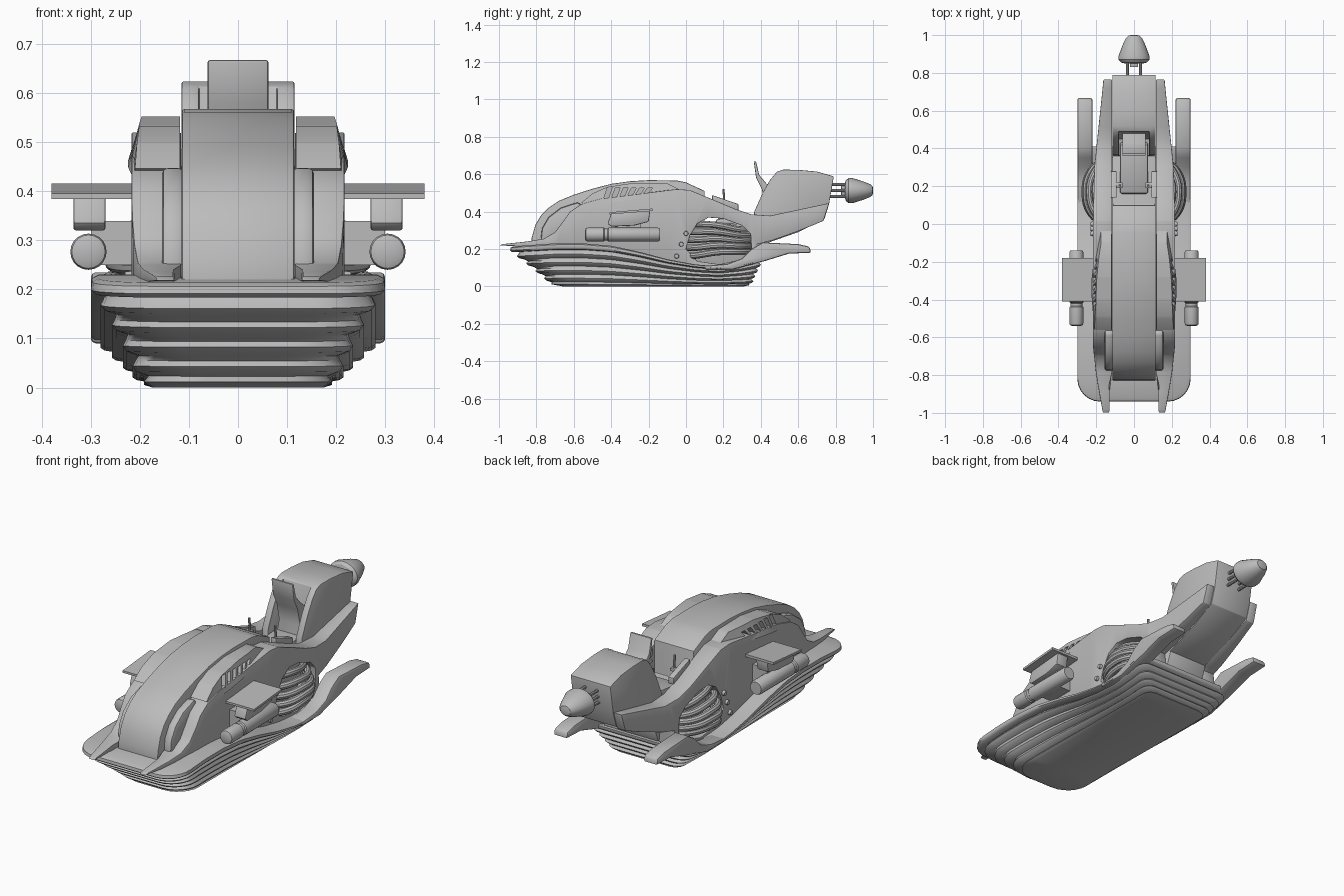
import bpy, bmesh, math
from mathutils import Vector

if "Cube" in bpy.data.objects:
    bpy.data.objects.remove(bpy.data.objects["Cube"])

grey = bpy.data.materials.new("plain grey")
grey.diffuse_color = (0.5, 0.5, 0.5, 1)
grey.use_nodes = True
grey.node_tree.nodes["Principled BSDF"].inputs["Base Color"].default_value = grey.diffuse_color


def lerp(table, v):
    if v <= table[0][0]:
        return table[0][1]
    for (a, fa), (b, fb) in zip(table, table[1:]):
        if v <= b:
            return fa + (fb - fa) * (v - a) / (b - a)
    return table[-1][1]


def finish(ob, angle=32):
    bpy.ops.object.select_all(action='DESELECT')
    ob.select_set(True)
    bpy.context.view_layer.objects.active = ob
    bpy.ops.object.convert(target='MESH')
    bpy.ops.object.shade_smooth_by_angle(angle=math.radians(angle))
    ob.data.materials.clear()
    ob.data.materials.append(grey)
    return ob


def to_object(name, bm):
    bmesh.ops.recalc_face_normals(bm, faces=bm.faces)
    me = bpy.data.meshes.new(name)
    bm.to_mesh(me)
    bm.free()
    ob = bpy.data.objects.new(name, me)
    bpy.context.collection.objects.link(ob)
    return ob


def modify(ob, bevel=0.0, mirror=False, cutters=()):
    for c in cutters:
        m = ob.modifiers.new("cut", 'BOOLEAN')
        m.operation, m.solver, m.object = 'DIFFERENCE', 'EXACT', c
    if bevel:
        m = ob.modifiers.new("bevel", 'BEVEL')
        m.width, m.segments, m.angle_limit = bevel, 2, math.radians(35)
    if mirror:
        m = ob.modifiers.new("mirror", 'MIRROR')
        m.use_mirror_merge = False
    finish(ob)
    for c in cutters:
        bpy.data.objects.remove(c)
    return ob


def prism(name, pts, x0, x1, outer=None, inner=None):
    """Side profile (y, z) extruded along x; outer/inner reshape the two sides."""
    bm = bmesh.new()
    f = bm.faces.new([bm.verts.new((x0, y, z)) for y, z in pts])
    ext = bmesh.ops.extrude_face_region(bm, geom=[f])
    far = [v for v in ext["geom"] if isinstance(v, bmesh.types.BMVert)]
    bmesh.ops.translate(bm, verts=far, vec=(x1 - x0, 0, 0))
    if outer:
        for i in range(-9, 8):
            bmesh.ops.bisect_plane(bm, geom=bm.verts[:] + bm.edges[:] + bm.faces[:],
                                   plane_co=(0, i * 0.1 + 0.013, 0), plane_no=(0, 1, 0))
        for v in bm.verts:
            if abs(v.co.x - x1) < 1e-5:
                v.co.x = outer(v.co.y, v.co.z)
            elif inner:
                v.co.x = inner(v.co.y)
    return to_object(name, bm)


def cutter(pts, x0, x1):
    c = prism("cutter", pts, x0, x1)
    c.hide_render = True
    return c


def lathe(name, rings, cx, cz, sx=1.0, sz=1.0, n=20):
    """Turned part along y from (y, radius) rings."""
    bm = bmesh.new()
    loops = [[bm.verts.new((cx + sx * r * math.cos(2 * math.pi * k / n), y,
                            cz + sz * r * math.sin(2 * math.pi * k / n)))
              for k in range(n)] for y, r in rings]
    for a, b in zip(loops, loops[1:]):
        for k in range(n):
            bm.faces.new((a[k], a[(k + 1) % n], b[(k + 1) % n], b[k]))
    bm.faces.new(loops[0])
    bm.faces.new(loops[-1])
    return to_object(name, bm)


def tube(name, pts, r):
    cu = bpy.data.curves.new(name, 'CURVE')
    cu.dimensions, cu.bevel_depth, cu.bevel_resolution = '3D', r, 3
    cu.resolution_u, cu.use_fill_caps = 6, True
    sp = cu.splines.new('BEZIER')
    sp.bezier_points.add(len(pts) - 1)
    for b, p in zip(sp.bezier_points, pts):
        b.co = p
        b.handle_left_type = b.handle_right_type = 'AUTO'
    ob = bpy.data.objects.new(name, cu)
    bpy.context.collection.objects.link(ob)
    finish(ob)
    return modify(ob, mirror=True)


# Layered air skirt: stacked rounded outlines that follow a wavy deck line
DECK = [(-.95, .212), (-.7, .23), (-.55, .23), (-.4, .217), (-.25, .185), (-.1, .145),
        (.05, .117), (.18, .107), (.3, .125), (.42, .16)]
levels = [(1.0, .285, -.925, .40), (.97, .298, -.938, .41), (.9, .30, -.94, .41),
          (.86, .292, -.93, .405), (.85, .262, -.89, .385)]
for t, w, yf, yr in [(.75, .28, -.905, .40), (.56, .257, -.855, .385),
                     (.37, .235, -.805, .37), (.19, .215, -.76, .36)]:
    levels += [(t + .05, w - .006, yf + .01, yr - .005), (t, w, yf, yr),
               (t - .05, w - .008, yf + .012, yr - .006), (t - .09, w - .032, yf + .04, yr - .025)]
levels += [(.05, .192, -.72, .34), (.0, .175, -.66, .31)]
bm = bmesh.new()
rings = []
for t, w, yf, yr in levels:
    st, rf, rr = [], .12, .05
    for k in range(7):
        a = k / 6 * math.pi / 2
        st.append((yf + rf * (1 - math.cos(a)), w - rf * (1 - math.sin(a))))
    for k in range(1, 26):
        st.append((yf + rf + (yr - rr - yf - rf) * k / 26, w))
    for k in range(5):
        a = k / 4 * math.pi / 2
        st.append((yr - rr + rr * math.sin(a), w - rr * (1 - math.cos(a))))
    rings.append([[bm.verts.new((s * x, y, t * lerp(DECK, y))) for y, x in st] for s in (1, -1)])
n = len(rings[0][0])
for (ar, al), (br, bl) in zip(rings, rings[1:]):
    for a, b in ((ar, br), (al, bl)):
        for k in range(n - 1):
            bm.faces.new((a[k], a[k + 1], b[k + 1], b[k]))
    for k in (0, n - 1):
        bm.faces.new((ar[k], al[k], bl[k], br[k]))
for r, l in (rings[0], rings[-1]):
    for k in range(n - 1):
        bm.faces.new((r[k], r[k + 1], l[k + 1], l[k]))
finish(to_object("air_skirt", bm), 50)

# Rear skirt fins
fin = [(.1, .09), (.1, .11), (.22, .12), (.3, .15), (.35, .2), (.41, .235), (.6, .226),
       (.66, .212), (.67, .18), (.55, .175), (.42, .135), (.25, .09)]
modify(prism("skirt_fin", fin, .22, .30), .012, True)

# Central body with the curved nose band and seat floor
core = [(-.83, .19), (-.825, .26), (-.805, .33), (-.775, .38), (-.735, .42), (-.68, .457), (-.6, .49),
        (-.5, .522), (-.4, .548), (-.3, .562), (-.2, .568), (-.05, .566), (0, .556), (.1, .51),
        (.1, .34), (.4, .33), (.42, .22), (.38, .12), (-.1, .1)]
modify(prism("central_body", core, -.115, .115), .006)

# Nose pods inside the front arch
pod = [(-.78, .22), (-.77, .31), (-.735, .37), (-.67, .42), (-.58, .45), (-.555, .435),
       (-.6, .38), (-.65, .28), (-.7, .23)]
modify(prism("nose_pod", pod, .11, .155), .012, True)

# Side fairings with front prongs, engine opening and rear arms
WIDE = [(-1, .165), (-.8, .2), (-.65, .217), (0, .217), (.3, .21), (.76, .162)]
fairing = [(-1, .218), (-.98, .226), (-.85, .24), (-.76, .255), (-.7, .29), (-.655, .35), (-.62, .4),
           (-.56, .44), (-.45, .47), (-.05, .52), (.02, .515), (.13, .47), (.26, .415), (.35, .385), (.45, .378),
           (.765, .445), (.735, .35), (.6, .295), (.46, .245), (.38, .225), (.39, .15), (.3, .1),
           (0, .1), (-.3, .17), (-.6, .215), (-.85, .215)]
hole = [(.0, .2), (.02, .27), (.06, .335), (.12, .368), (.2, .362), (.3, .325), (.345, .28),
        (.35, .2), (.3, .145), (.18, .118), (.06, .135)]
modify(prism("side_fairing", fairing, .115, .22, lambda y, z: lerp(WIDE, y),
             lambda y: .13 if y < -.84 else .116),
       .005, True, [cutter(hole, .05, .4)])

# Shoulder hoods with slanted vents
hood = [(-.56, .447), (-.5, .497), (-.42, .532), (-.28, .553), (-.1, .55), (-.03, .515),
        (-.035, .495), (-.3, .462), (-.52, .428)]
slots = [cutter([(y, .468 + .006 * i), (y + .025, .468 + .006 * i), (y + .045, .53 - .001 * i),
                 (y + .02, .53 - .001 * i)], .165, .3)
         for i, y in enumerate([-.44 + .043 * k for k in range(6)])]
BULGE = [(-.56, .21), (-.4, .224), (-.25, .224), (-.03, .19)]
modify(prism("shoulder_hood", hood, .118, .22,
             lambda y, z: lerp(BULGE, y) - max(0, z - .47) * .33), 0, True, slots)

# Engine pipes bulging through the openings
for i in range(5):
    zl, zr, b = .165 + .042 * i, .185 + .03 * i, .26 - .006 * (i - 1) ** 2
    tube("engine_pipe_%d" % (i + 1),
         [(.13, -.01, zl), (b - .035, .05, zl), (b, .17, (zl + zr) / 2 + .008),
          (b - .03, .28, zr), (.13, .36, zr)], .018)

# Rivets in front of the engine opening
for i, (y, z) in enumerate([(0, .283), (-.025, .225), (-.05, .162)]):
    bm = bmesh.new()
    bmesh.ops.create_cone(bm, cap_ends=True, segments=12, radius1=.014, radius2=.011, depth=.02)
    for v in bm.verts:
        v.co = Vector((.22 + v.co.z, y + v.co.x, z + v.co.y))
    modify(to_object("rivet_%d" % (i + 1), bm), 0, True)

# Side wings, brackets and canisters
modify(prism("side_wing", [(-.41, .385), (-.41, .396), (-.18, .416), (-.18, .403)], .2, .38), 0, True)
bracket = [(-.42, .335), (-.4, .32), (-.28, .325), (-.2, .345), (-.19, .41), (-.4, .39)]
modify(prism("wing_bracket", bracket, .27, .336), .006, True)
modify(prism("canister_mount", [(-.38, .25), (-.38, .34), (-.24, .34), (-.24, .25)], .2, .3), 0, True)
can = lathe("canister", [(-.54, .022), (-.535, .034), (-.525, .037), (-.44, .037), (-.435, .032),
                         (-.42, .032), (-.415, .037), (-.15, .037), (-.14, .032)], .305, .277)
modify(can, 0, True)

# Tail box with a recess for the seat back
tail = [(.36, .33), (.365, .4), (.41, .5), (.45, .57), (.485, .612), (.52, .624), (.6, .623), (.7, .614),
        (.79, .588), (.765, .44), (.74, .36), (.6, .29), (.4, .22)]
recess = [(.3, .35), (.3, .7), (.5, .7), (.47, .42), (.45, .35)]
modify(prism("tail_box", tail, -.115, .115), .014, False, [cutter(recess, -.08, .08)])

# Seat cushion, back and headrest
modify(prism("seat_cushion", [(.16, .33), (.16, .36), (.3, .375), (.42, .385), (.44, .33)], -.075, .075), .012)
back = [(.4, .35), (.425, .43), (.405, .52), (.375, .58), (.362, .668), (.374, .668),
        (.392, .595), (.43, .55), (.49, .5), (.47, .35)]
modify(prism("seat_back", back, -.062, .062), .005)

# Hand controls
modify(prism("control_rail", [(.14, .45), (.14, .488), (.28, .44), (.28, .405)], .092, .123), .004, True)
modify(prism("control_arm", [(.19, .44), (.19, .455), (.22, .455), (.22, .44)], .06, .1), .003, True)
tube("control_stick", [(.075, .205, .44), (.075, .203, .48), (.075, .2, .52)], .006)

# Tail thruster on rods
modify(lathe("thruster_cone", [(.85, .05), (.855, .068), (.87, .082), (.89, .082), (.95, .059),
                               (.985, .042), (.997, .03), (1.0, .015)], 0, .512, 1.0, .82, 24))
for i, z in enumerate((.48, .512, .545)):
    modify(lathe("thruster_rod_%d" % (i + 1), [(.74, .008), (.87, .008)], .035, z, n=10), 0, True)
modify(prism("thruster_hub", [(.83, .485), (.83, .54), (.87, .54), (.87, .485)], -.022, .022), .004)
